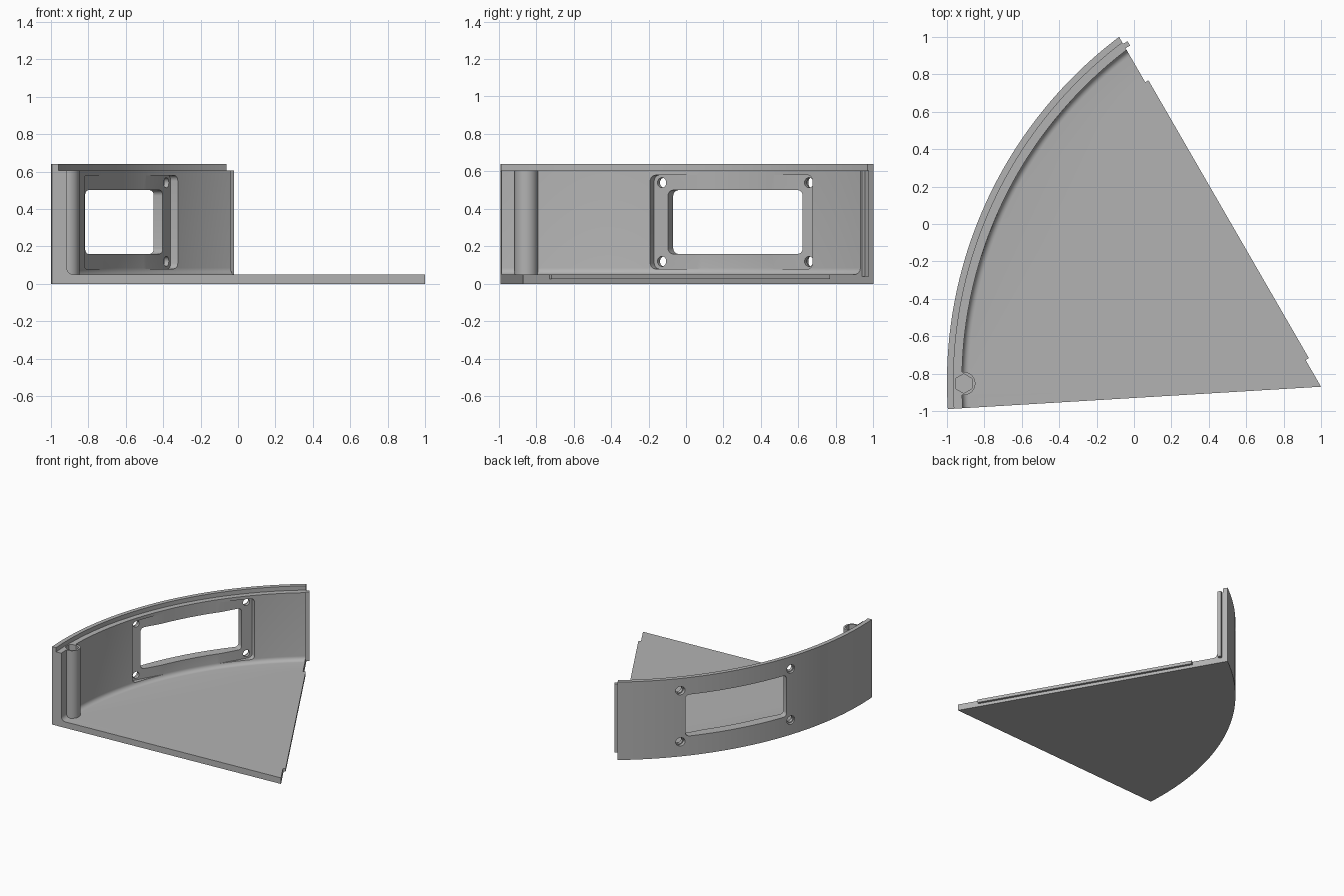
import bpy, bmesh
from math import sin, cos, pi, atan2, radians
from mathutils import Vector, Matrix

if "Cube" in bpy.data.objects:
    bpy.data.objects.remove(bpy.data.objects["Cube"])

grey = bpy.data.materials.new("plain_grey")
grey.use_nodes = True
grey.diffuse_color = (0.45, 0.45, 0.45, 1)
grey.node_tree.nodes["Principled BSDF"].inputs["Base Color"].default_value = grey.diffuse_color

CENTRE = Vector((1.31, -0.845))      # centre of the curved wall
APEX = Vector((1.0, -0.87))          # pointed corner of the floor
RADIUS, HEIGHT, FLOOR = 2.31, 0.64, 0.05
LEDGE, INNER = 0.605, RADIUS - 0.08
FRONT_DIR = Vector((-1, -0.06)).normalized()
BACK_DIR = Vector((-0.5, 0.866)).normalized()


def make_object(name, bm):
    bmesh.ops.recalc_face_normals(bm, faces=bm.faces)
    mesh = bpy.data.meshes.new(name)
    bm.to_mesh(mesh)
    bm.free()
    mesh.materials.append(grey)
    obj = bpy.data.objects.new(name, mesh)
    bpy.context.collection.objects.link(obj)
    return obj


def frame(origin, along, out):
    """Matrix with local x along, y outward and z up."""
    m = Matrix.Identity(4)
    m.col[0][:3] = (along.x, along.y, 0)
    m.col[1][:3] = (out.x, out.y, 0)
    m.col[3][:3] = (origin.x, origin.y, 0)
    return m


def box(name, m, xs, ys, zs, round_radius=0):
    """Box in a local frame, optionally rounded about its y axis."""
    bm = bmesh.new()
    size = [b - a for a, b in (xs, ys, zs)]
    mid = [(a + b) / 2 for a, b in (xs, ys, zs)]
    bmesh.ops.create_cube(bm, size=1, matrix=Matrix.Translation(mid) @ Matrix.Diagonal((*size, 1)))
    if round_radius:
        edges = [e for e in bm.edges if abs(e.verts[0].co.y - e.verts[1].co.y) > 1e-4]
        bmesh.ops.bevel(bm, geom=edges, offset=round_radius, segments=5, profile=0.5, affect='EDGES')
    bm.transform(m)
    return make_object(name, bm)


def cylinder(name, m, radius, depth, sides=32):
    bm = bmesh.new()
    bmesh.ops.create_cone(bm, cap_ends=True, segments=sides, radius1=radius,
                          radius2=radius, depth=depth, matrix=m)
    return make_object(name, bm)


def combine(target, tool, operation):
    mod = target.modifiers.new(operation.lower(), 'BOOLEAN')
    mod.operation, mod.solver, mod.object = operation, 'EXACT', tool
    bpy.context.view_layer.objects.active = target
    bpy.ops.object.modifier_apply(modifier=mod.name)
    bpy.data.objects.remove(tool)


def end_angle(direction, r):
    """Angle about the centre where an edge of the floor meets radius r."""
    d = APEX - CENTRE
    b = d.dot(direction)
    s = -b + (b * b - d.length_squared + r * r) ** 0.5
    p = d + direction * s
    return atan2(p.y, p.x) % (2 * pi)


# Floor and stepped curved wall as one swept solid
fillet = 0.035
profile = [(RADIUS, 0), (RADIUS, HEIGHT), (RADIUS - 0.035, HEIGHT),
           (RADIUS - 0.035, LEDGE), (INNER, LEDGE)]
for i in range(7):
    a = pi / 2 * i / 6
    profile.append((INNER - fillet + fillet * cos(a), FLOOR + fillet - fillet * sin(a)))
bm = bmesh.new()
steps, rows = 72, []
for r, z in profile:
    a0, a1 = end_angle(FRONT_DIR, r), end_angle(BACK_DIR, r)
    angles = [a0 + (a1 - a0) * k / steps for k in range(steps + 1)]
    rows.append([bm.verts.new((CENTRE.x + r * cos(a), CENTRE.y + r * sin(a), z)) for a in angles])
low = bm.verts.new((*APEX, 0))
high = bm.verts.new((*APEX, FLOOR))
for lower, upper in zip(rows, rows[1:]):
    for k in range(steps):
        bm.faces.new((lower[k], lower[k + 1], upper[k + 1], upper[k]))
bm.faces.new(rows[0] + [low])
bm.faces.new(rows[-1] + [high])
for k in (0, steps):
    bm.faces.new([row[k] for row in rows] + [high, low])
body = make_object("floor_and_curved_wall", bm)

# Round nut post against the wall, with a six-sided socket
post_at = Vector((-0.91, -0.853, 0))
post = cylinder("nut_post", Matrix.Translation(post_at + Vector((0, 0, (LEDGE + 0.03) / 2))),
                0.062, LEDGE - 0.03)
combine(body, post, 'UNION')
socket = cylinder("nut_socket", Matrix.Translation(post_at + Vector((0, 0, LEDGE))), 0.052, 0.2, 6)
# Keep the socket clear of the raised rim
combine(body, socket, 'DIFFERENCE')

# Joining tongues on the back edge
back = frame(APEX, BACK_DIR, Vector((BACK_DIR.y, -BACK_DIR.x)))
combine(body, box("floor_tongue", back, (0.165, 1.88), (-0.03, 0.02), (0.025, FLOOR)), 'UNION')
combine(body, box("wall_tongue", back, (2.09, 2.117), (-0.03, 0.028), (0.04, LEDGE)), 'UNION')

# Matching grooves on the front edge
front = frame(APEX, FRONT_DIR, Vector((-FRONT_DIR.y, FRONT_DIR.x)))
combine(body, box("floor_groove", front, (0.245, 1.72), (-0.026, 0.1), (0.025, 0.1)), 'DIFFERENCE')
combine(body, box("wall_groove", front, (1.932, 1.964), (-0.028, 0.1), (FLOOR, LEDGE + 0.005)), 'DIFFERENCE')

# Flat display seat, window and screw holes in the wall
normal = Vector((cos(radians(150)), sin(radians(150))))
along = Vector((-normal.y, normal.x)) * -1
panel = frame(CENTRE, along, normal)
SEAT, MID = 2.217, 0.33
combine(body, box("display_seat", panel, (-0.5, 0.5), (2.0, SEAT), (0.08, 0.58), 0.03), 'DIFFERENCE')
combine(body, box("display_window", panel, (-0.415, 0.415), (2.0, 2.5), (0.16, 0.5), 0.03), 'DIFFERENCE')
for sx in (-1, 1):
    for sz in (-1, 1):
        for radius, depth, start in ((0.027, 0.3, 2.1), (0.035, 0.2, 2.243)):
            m = (panel @ Matrix.Translation((0.453 * sx, start + depth / 2, MID + 0.21 * sz))
                 @ Matrix.Rotation(pi / 2, 4, 'X'))
            combine(body, cylinder("screw_hole", m, radius, depth, 20), 'DIFFERENCE')

# Smooth curved faces, crisp edges
bpy.ops.object.select_all(action='DESELECT')
body.select_set(True)
bpy.context.view_layer.objects.active = body
bpy.ops.object.shade_smooth_by_angle(angle=radians(30))
